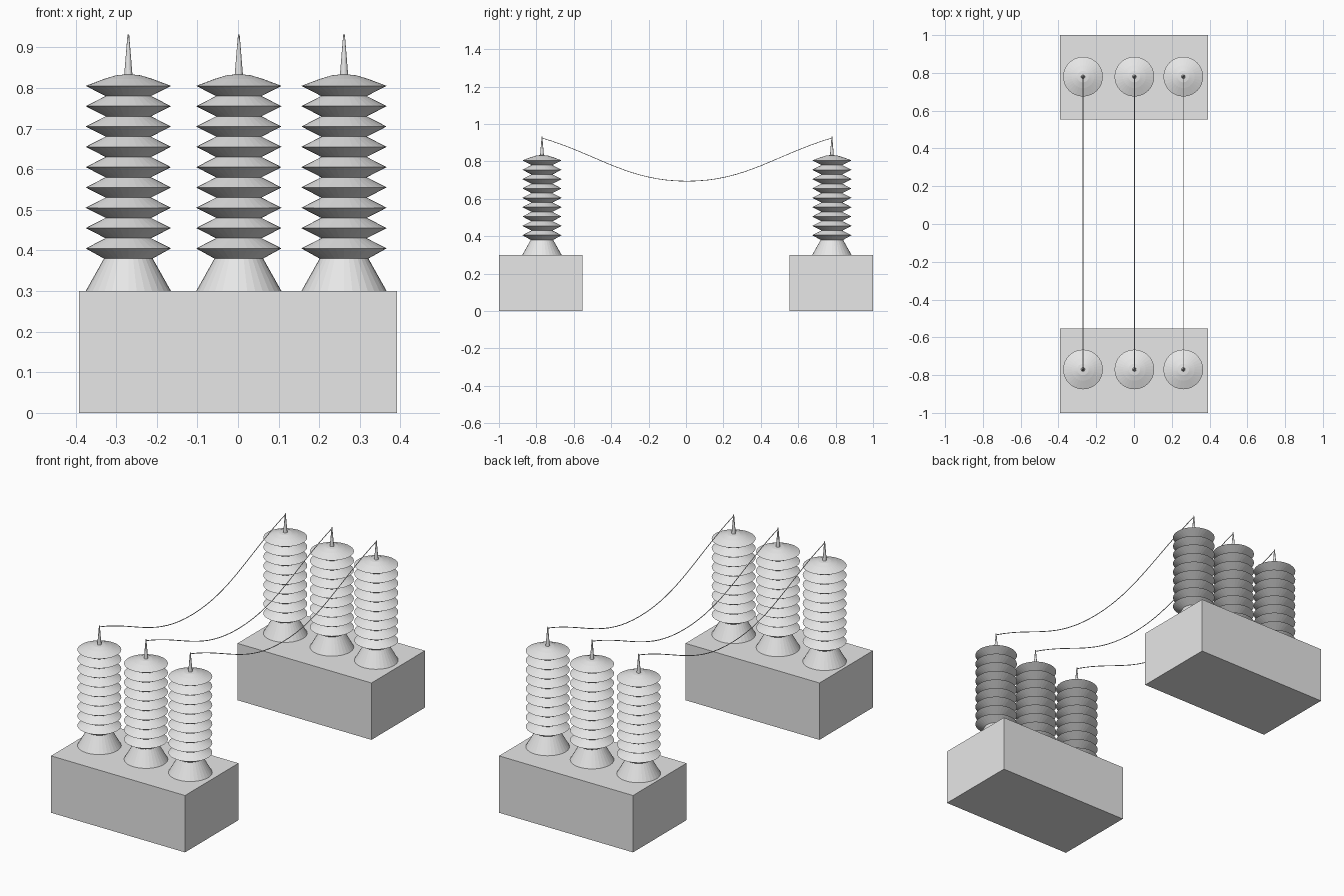
import bpy, bmesh, math

if "Cube" in bpy.data.objects:
    bpy.data.objects.remove(bpy.data.objects["Cube"])

grey = bpy.data.materials.new("light_grey")
grey.diffuse_color = (0.8, 0.8, 0.8, 1)
grey.use_nodes = True
grey.node_tree.nodes["Principled BSDF"].inputs["Base Color"].default_value = grey.diffuse_color

ROWS = {"front": -0.77, "back": 0.78}
COLUMNS = {"left": -0.27, "middle": 0.002, "right": 0.261}


def add_object(name, data, location=(0, 0, 0)):
    data.materials.append(grey)
    obj = bpy.data.objects.new(name, data)
    obj.location = location
    bpy.context.collection.objects.link(obj)
    return obj


def lathe(name, profile, sides=32):
    """Closed solid of revolution from (radius, height) points."""
    bm = bmesh.new()
    rings = [[bm.verts.new((r * math.cos(2 * math.pi * i / sides),
                            r * math.sin(2 * math.pi * i / sides), z))
              for i in range(sides)] for r, z in profile]
    for a, b in zip(rings, rings[1:]):
        for i in range(sides):
            j = (i + 1) % sides
            bm.faces.new((a[i], a[j], b[j], b[i]))
    bm.faces.new(rings[0][::-1])
    bm.faces.new(rings[-1])
    mesh = bpy.data.meshes.new(name)
    bm.to_mesh(mesh)
    bm.free()
    return mesh


def box(name, size, location):
    bm = bmesh.new()
    bmesh.ops.create_cube(bm, size=1)
    bmesh.ops.scale(bm, vec=size, verts=bm.verts)
    mesh = bpy.data.meshes.new(name)
    bm.to_mesh(mesh)
    bm.free()
    return add_object(name, mesh, location)


# Insulator profile: flared foot, nine sheds, shallow dome cap
profile = [(0.105, 0.3), (0.06, 0.38)]
for i in range(9):
    z = 0.38 + 0.05 * i
    profile.append((0.105, z + 0.025))
    if i < 8:
        profile.append((0.056, z + 0.05))
profile += [(0.06, 0.822), (0.03, 0.831), (0.0105, 0.833)]
spike = [(0.0105, 0.828), (0.002, 0.932)]

for row, y in ROWS.items():
    # Base block
    box(row + "_base", (0.782, 0.446, 0.3), (0, math.copysign(0.777, y), 0.15))
    for col, x in COLUMNS.items():
        add_object(f"{row}_{col}_insulator", lathe("insulator", profile), (x, y, 0))
        add_object(f"{row}_{col}_spike", lathe("spike", spike, 16), (x, y, 0))

# Sagging wires between opposite spikes
for col, x in COLUMNS.items():
    curve = bpy.data.curves.new(col + "_wire", "CURVE")
    curve.dimensions = "3D"
    curve.bevel_depth = 0.002
    curve.bevel_resolution = 1
    curve.resolution_u = 16
    curve.use_fill_caps = True
    spline = curve.splines.new("BEZIER")
    spline.bezier_points.add(2)
    ends = [(x, ROWS["front"], 0.925), (x, 0.005, 0.694), (x, ROWS["back"], 0.925)]
    for point, co in zip(spline.bezier_points, ends):
        point.co = co
        point.handle_left_type = point.handle_right_type = "AUTO"
    add_object(col + "_wire", curve)
